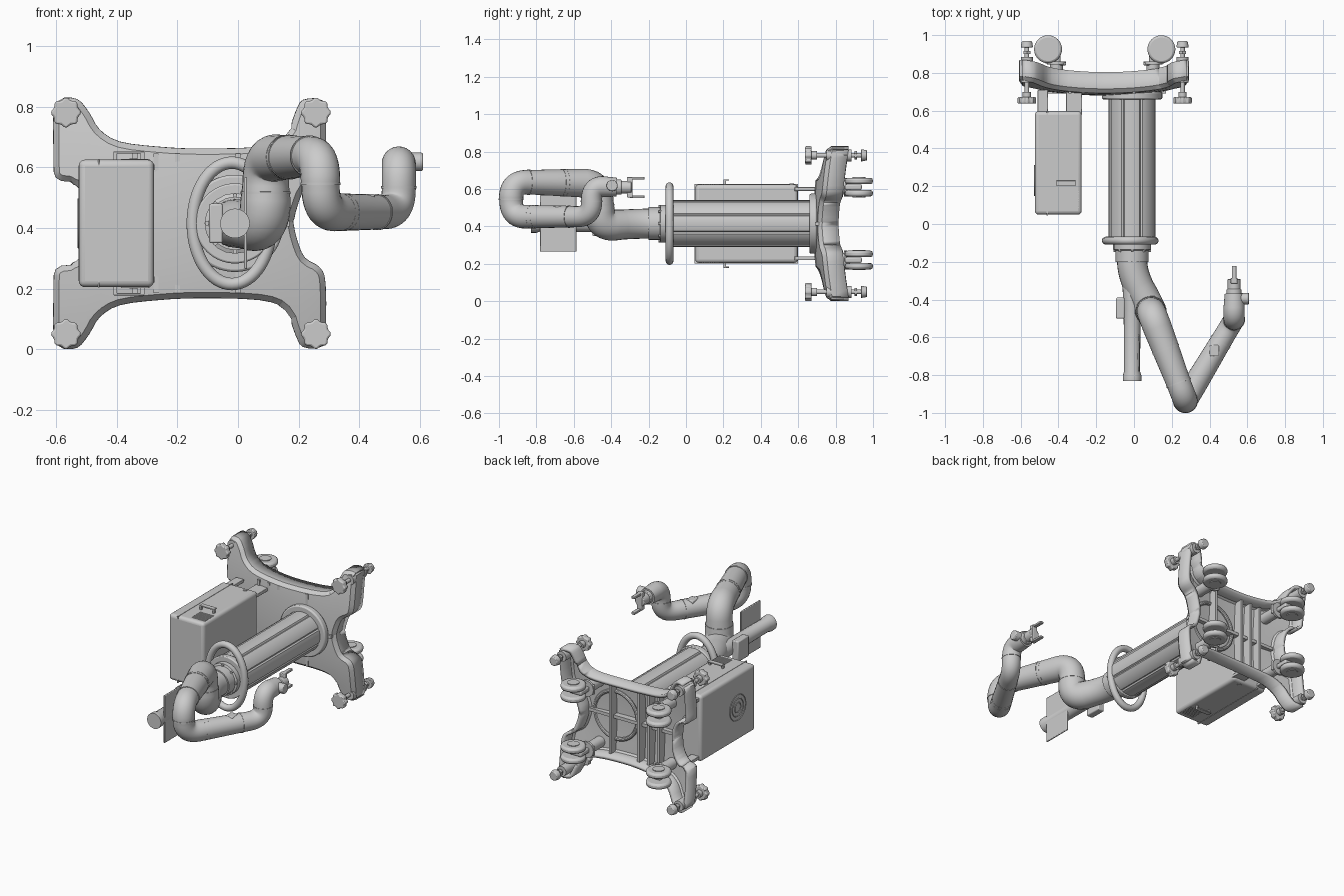
import bpy, bmesh, math
from mathutils import Vector as V

if "Cube" in bpy.data.objects:
    bpy.data.objects.remove(bpy.data.objects["Cube"])

CX, CZ = -0.01, 0.415          # column axis
MX = -0.155                    # mid x of the base


def finish(name, bm, bevel=0, seg=2):
    bmesh.ops.recalc_face_normals(bm, faces=bm.faces)
    me = bpy.data.meshes.new(name)
    bm.to_mesh(me)
    bm.free()
    ob = bpy.data.objects.new(name, me)
    bpy.context.collection.objects.link(ob)
    if bevel:
        m = ob.modifiers.new("bevel", 'BEVEL')
        m.width, m.segments, m.limit_method = bevel, seg, 'ANGLE'
    smooth(ob)
    return ob


def smooth(ob):
    bpy.ops.object.select_all(action='DESELECT')
    ob.select_set(True)
    bpy.context.view_layer.objects.active = ob
    bpy.ops.object.shade_smooth_by_angle(angle=math.radians(35))


def cyl(name, a, b, r, r2=None, n=32, bevel=0):
    a, b = V(a), V(b)
    bm = bmesh.new()
    bmesh.ops.create_cone(bm, cap_ends=True, segments=n, radius1=r,
                          radius2=r if r2 is None else r2, depth=(b - a).length)
    rot = (b - a).to_track_quat('Z', 'Y').to_matrix()
    for v in bm.verts:
        v.co = rot @ v.co + (a + b) / 2
    return finish(name, bm, bevel)


def box(name, lo, hi, bevel=0, seg=2):
    lo, hi = V(lo), V(hi)
    bm = bmesh.new()
    bmesh.ops.create_cube(bm, size=1)
    for v in bm.verts:
        v.co = V([(lo[i] + hi[i]) / 2 + v.co[i] * (hi[i] - lo[i]) for i in range(3)])
    return finish(name, bm, bevel, seg)


def prism(name, cx, cz, radius, n, y0, y1, bevel=0):
    """Extrude a polar profile radius(k) along y."""
    bm = bmesh.new()
    vs = []
    for k in range(n):
        a = 2 * math.pi * k / n
        vs.append(bm.verts.new((cx + radius(k) * math.cos(a), y0, cz + radius(k) * math.sin(a))))
    f = bm.faces.new(vs)
    ext = bmesh.ops.extrude_face_region(bm, geom=[f])['geom']
    bmesh.ops.translate(bm, vec=(0, y1 - y0, 0), verts=[v for v in ext if isinstance(v, bmesh.types.BMVert)])
    return finish(name, bm, bevel)


def tube(name, pts, cyclic=False, res=8):
    """Round tube through (point, radius) pairs."""
    cu = bpy.data.curves.new(name, 'CURVE')
    cu.dimensions, cu.bevel_depth, cu.bevel_resolution, cu.use_fill_caps = '3D', 1, res, True
    sp = cu.splines.new('POLY')
    sp.points.add(len(pts) - 1)
    sp.use_cyclic_u = cyclic
    for p, (co, r) in zip(sp.points, pts):
        p.co, p.radius = (*co, 1), r
    ob = bpy.data.objects.new(name, cu)
    bpy.context.collection.objects.link(ob)
    bpy.ops.object.select_all(action='DESELECT')
    ob.select_set(True)
    bpy.context.view_layer.objects.active = ob
    bpy.ops.object.convert(target='MESH')
    smooth(bpy.context.view_layer.objects.active)


def rounded(pts, d):
    """Fillet the corners of a path of (point, radius) pairs."""
    pts = [(V(p), r) for p, r in pts]
    out = [pts[0]]
    for (a, ra), (b, rb), (c, rc) in zip(pts, pts[1:], pts[2:]):
        da, dc = min(d, (a - b).length * .47), min(d, (c - b).length * .47)
        p, q = b + (a - b).normalized() * da, b + (c - b).normalized() * dc
        for i in range(11):
            t = i / 10
            out.append((p * (1 - t) ** 2 + b * 2 * t * (1 - t) + q * t * t, rb))
    return out + [pts[-1]]


# base: four-legged dished shell, open at the rear
half = [(-.49, .415), (-.50, .49), (-.535, .54), (-.60, .565), (-.608, .64), (-.608, .79), (-.59, .825),
        (-.53, .825), (-.49, .78), (-.456, .725), (-.39, .685), (-.26, .668), (-.127, .662), (.07, .668),
        (.153, .70), (.19, .785), (.215, .823), (.275, .825), (.289, .80), (.289, .616), (.27, .56),
        (.22, .527), (.195, .468), (.185, .415)]
ring = [V(p) for p in half] + [V((x, .83 - z)) for x, z in half[-2:0:-1]]
n = len(ring)
outline = []
for i in range(n):
    p0, p1, p2, p3 = (ring[(i + k) % n] for k in (-1, 0, 1, 2))
    for t in (0, .33, .67):
        outline.append(.5 * (2 * p1 + (p2 - p0) * t + (2 * p0 - 5 * p1 + 4 * p2 - p3) * t * t
                             + (3 * p1 - p0 - 3 * p2 + p3) * t ** 3))
bm = bmesh.new()
vs = []
for i, p in enumerate(outline):
    t = (outline[(i + 1) % len(outline)] - outline[i - 1]).normalized()
    vs.append(bm.verts.new((p.x + t.y * .024, 0, p.y - t.x * .024)))
bm.faces.new(vs)
for axis, start, count in ((0, -.55, 17), (2, .065, 15)):
    for k in range(count):
        co, no = V((0, 0, 0)), V((0, 0, 0))
        co[axis], no[axis] = start + .05 * k, 1
        bmesh.ops.bisect_plane(bm, geom=bm.verts[:] + bm.edges[:] + bm.faces[:], plane_co=co, plane_no=no)
for out, back in ((.014, .016), (0, .085)):
    push = {}
    rim = [e for e in bm.edges if e.is_boundary]
    for e in rim:
        d = (e.verts[1].co - e.verts[0].co).normalized()
        nrm = V((d.z, 0, -d.x))
        mid = (e.verts[0].co + e.verts[1].co) / 2
        inner = e.link_loops[0]
        side = inner.face.normal.cross(inner.link_loop_next.vert.co - inner.vert.co)
        if nrm.dot(side) > 0:
            nrm = -nrm
        for v in e.verts:
            push[v.co.to_tuple(5)] = push.get(v.co.to_tuple(5), V((0, 0, 0))) + nrm
    new = bmesh.ops.extrude_edge_only(bm, edges=rim)['geom']
    for v in [g for g in new if isinstance(g, bmesh.types.BMVert)]:
        v.co += push[v.co.to_tuple(5)].normalized() * out + V((0, back, 0))
    bm.normal_update()


def bend(x, z):
    return .08 * ((x - MX) ** 2 + (z - CZ) ** 2) / .35


for v in bm.verts:
    v.co.y += .69 + bend(v.co.x, v.co.z)
base = finish("base_shell", bm)
m = base.modifiers.new("wall", 'SOLIDIFY')
m.thickness, m.offset = .02, 0

# ribs under the base
for x in (0, -.2, -.27, -.34):
    box("base_rib", (x - .008, .69, .185), (x + .008, .765, .645))
box("base_cross_rib", (-.46, .69, .405), (.17, .74, .425))
tube("base_rib_ring", [((CX + .15 * math.cos(a / 20 * math.pi), .715, CZ + .15 * math.sin(a / 20 * math.pi)), .012)
                       for a in range(40)], True, 3)

# levelling feet and casters, mirrored around the base centre
for sx in (-1, 1):
    for sz in (-1, 1):
        x, z = MX + sx * .412, CZ + sz * .365
        prism("levelling_knob", x, z, lambda k: .046 + .004 * math.cos(k * math.pi / 3), 48, .637, .672, .006)
        cyl("levelling_rod", (x, .66, z), (x, .95, z), .012, n=16)
        cyl("levelling_collar", (x, .67, z), (x, .70, z), .022, n=24)
        cyl("levelling_sleeve", (x, .75, z), (x, .885, z), .032, n=24)
        cyl("levelling_nut", (x, .90, z), (x, .915, z), .022, n=6)
        cyl("levelling_pad", (x, .935, z), (x, .968, z), .033, .027, n=24, bevel=.004)
        wx, wz, wy = MX + sx * .30, CZ + sz * .195, .925
        for s in (-1, 1):
            cyl("caster_wheel", (wx, wy, wz + s * .016), (wx, wy, wz + s * .05), .074, bevel=.012)
            cyl("caster_hub", (wx, wy, wz + s * .04), (wx, wy, wz + s * .054), .035, n=24)
        sw = wx - sx * .045
        cyl("caster_swivel", (sw, .71, wz), (sw, .86, wz), .034, n=24)
        box("caster_fork", (min(wx, sw) - .02, .85, wz - .015), (max(wx, sw) + .02, .94, wz + .015), .008)
        cyl("caster_fender", (sw, .845, wz), (sw, .86, wz), .05, n=24)
        px = sorted((sw, wx - sx * .095))
        box("caster_brake", (px[0], .84, wz - .03), (px[1], .855, wz + .03), .004)

# column with grooves
cyl("column_flange", (CX, .66, CZ), (CX, .70, CZ), .16, n=64, bevel=.008)
prism("column", CX, CZ, lambda k: .118 if k % 12 == 6 else .125, 96, -.075, .69)

# oval handle around the column top
tube("oval_handle", [((-.02 + .129 * math.cos(a * math.pi / 32), -.088, CZ + .20 * math.sin(a * math.pi / 32)), .021)
                     for a in range(64)], True, 5)
cyl("handle_plate", (CX, -.068, CZ), (CX, -.105, CZ), .132, n=64, bevel=.006)

# control cabinet with brackets, handles and vents
box("cabinet", (-.525, .05, .205), (-.277, .597, .625), .02, 4)
box("cabinet_seam", (-.462, .046, .203), (-.456, .599, .627))
for x0, x1 in ((-.51, -.455), (-.36, -.275)):
    for z in (.23, .60):
        box("cabinet_bracket", (x0, .58, z - .01), (x1, .71, z + .01), .003)
for s in (-1, 1):
    zt = CZ + s * .21
    for x in (-.405, -.315):
        box("cabinet_handle_post", (x - .006, .2, min(zt, zt + s * .025)), (x + .006, .215, max(zt, zt + s * .025)))
    za, zb = sorted((zt + s * .02, zt + s * .027))
    box("cabinet_handle", (-.411, .2, za), (-.309, .23, zb), .002)
    for k in range(8):
        box("vent_slat", (-.385, .085 + k * .012, zt - .003), (-.292, .091 + k * .012, zt + .003))
    cyl("cabinet_lock", (-.345, .565, zt - .004), (-.345, .565, zt + .004), .012, n=20)
for r in (.03, .055, .08):
    tube("fan_vent", [((-.526, .23 + r * math.cos(a * math.pi / 20), CZ + r * math.sin(a * math.pi / 20)), .003)
                      for a in range(40)], True, 2)

# robot arm: one filleted tube
tube("arm_base_flange", [((CX, -.10, CZ), .10), ((CX, -.135, CZ), .10), ((CX, -.14, CZ), .088), ((CX, -.20, CZ), .088)])
for k in range(8):
    a = k * math.pi / 4
    cyl("flange_bolt", (CX + .092 * math.cos(a), -.13, CZ + .092 * math.sin(a)),
        (CX + .092 * math.cos(a), -.148, CZ + .092 * math.sin(a)), .008, n=6)
joints = [((CX, -.11, CZ), .08), ((CX, -.26, CZ), .08), ((.09, -.465, .402), .083), ((.092, -.465, .63), .077),
          ((.272, -.935, .638), .065), ((.272, -.935, .452), .063), ((.53, -.505, .452), .056),
          ((.53, -.505, .615), .056), ((.53, -.37, .61), .05)]
tube("arm", rounded(joints, .09), res=10)

# joint seams along the arm
for i, t, r in ((2, .5, .082), (3, .38, .074), (3, .42, .074), (3, .8, .0685), (4, .5, .0665), (5, .25, .0625),
                (5, .3, .062), (5, .72, .0595), (6, .5, .058)):
    a, b = V(joints[i][0]), V(joints[i + 1][0])
    d = (b - a).normalized() * .004
    cyl("joint_seam", a.lerp(b, t) - d, a.lerp(b, t) + d, r, n=40)
box("arm_button_pad", (.40, -.70, .49), (.45, -.64, .512), .006)

# wrist and gripper
cyl("wrist_stub", (.53, -.395, .618), (.61, -.395, .618), .03, n=24, bevel=.005)
cyl("tool_flange", (.53, -.375, .61), (.53, -.345, .61), .04, n=32, bevel=.004)
cyl("gripper_body", (.53, -.35, .61), (.53, -.29, .61), .034, n=24, bevel=.005)
box("gripper_rail", (.512, -.315, .555), (.548, -.285, .665), .004)
for z in (.558, .658):
    box("gripper_finger", (.518, -.30, z - .007), (.542, -.222, z + .007), .003)

# sensor tube on the column axis with its side panel
tube("sensor_tube", [((CX, -.25, CZ), .055), ((CX, -.45, CZ), .045), ((CX, -.78, CZ), .042),
                     ((CX, -.80, CZ), .049), ((CX, -.83, CZ), .049)])
box("side_panel", (.02, -.78, .265), (.03, -.585, .567), .004)
box("side_panel_mount", (0, -.72, .385), (.024, -.64, .445), .004)
box("control_pad", (-.095, -.50, .35), (-.05, -.39, .48), .006)
